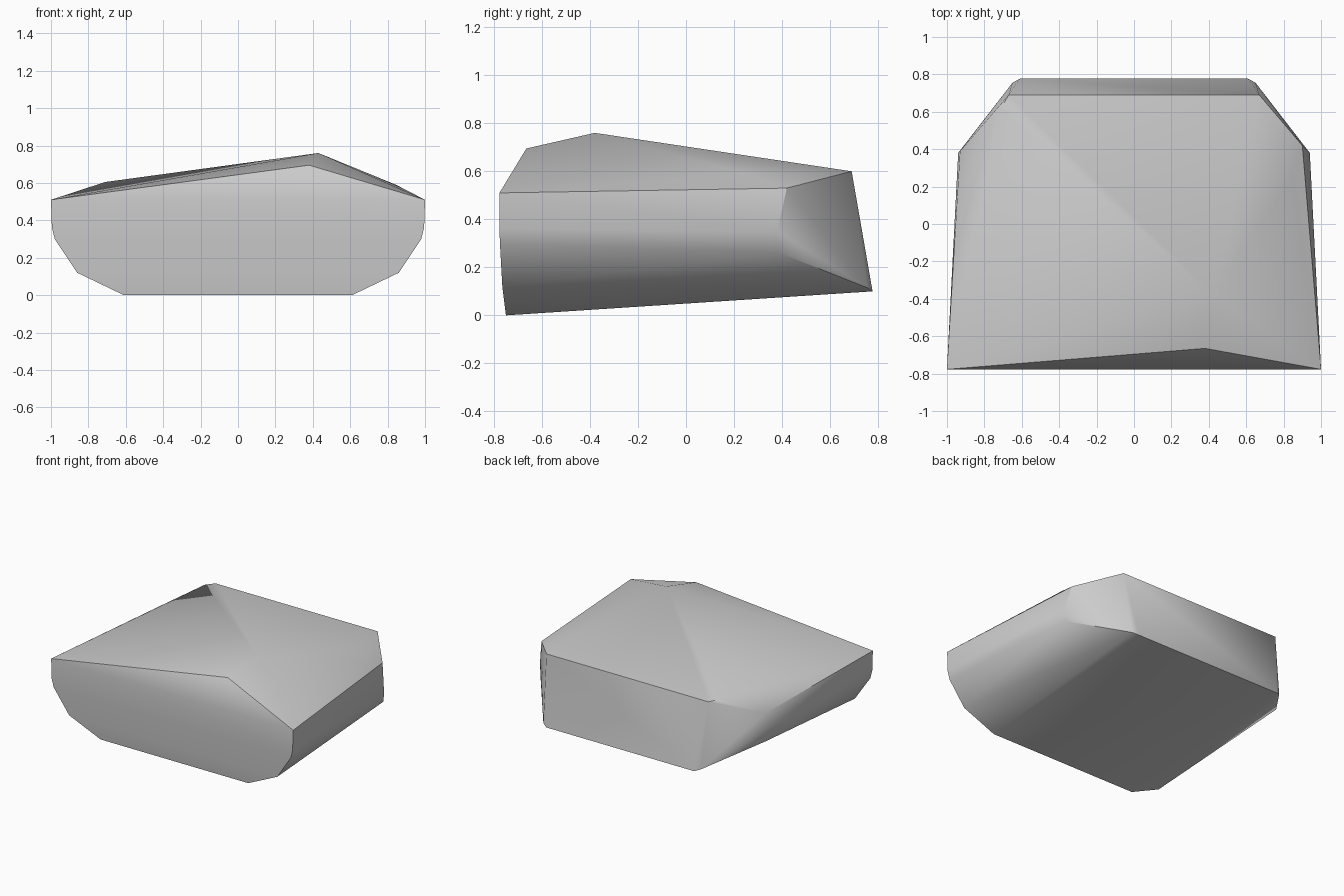
import bpy
import bmesh
import math

cube = bpy.data.objects.get("Cube")
if cube:
    bpy.data.objects.remove(cube, do_unlink=True)

# Stone material
stone = bpy.data.materials.new("stone_grey")
stone.use_nodes = True
colour = (0.6, 0.6, 0.6, 1.0)
stone.diffuse_color = colour
stone.node_tree.nodes["Principled BSDF"].inputs["Base Color"].default_value = colour

# Corners shared by both sides: front outline, clipped rear corners, back wall
mirrored = [
    (0.61, -0.75, 0.0), (0.86, -0.765, 0.12), (0.98, -0.775, 0.30),
    (0.995, -0.777, 0.36), (1.0, -0.777, 0.51),
    (0.94, 0.38, 0.35), (0.93, 0.39, 0.26),
    (0.61, 0.777, 0.10), (0.65, 0.755, 0.115), (0.67, 0.69, 0.60),
]
# Uneven top: front crest, summit, left shoulder, right shoulders
uneven = [
    (0.38, -0.665, 0.695), (0.43, -0.38, 0.76),
    (0.90, 0.42, 0.53), (0.845, 0.25, 0.59),
    (-0.93, 0.39, 0.47), (-0.71, 0.62, 0.605),
]
points = [(s * x, y, z) for x, y, z in mirrored for s in (1, -1)] + uneven

# Faceted boulder wrapped around the corners
bm = bmesh.new()
for p in points:
    bm.verts.new(p)
hull = bmesh.ops.convex_hull(bm, input=bm.verts[:])
loose = [v for v in bm.verts if not v.link_faces]
bmesh.ops.delete(bm, geom=loose, context='VERTS')
bmesh.ops.dissolve_limit(bm, angle_limit=math.radians(1),
                         verts=bm.verts[:], edges=bm.edges[:])
bmesh.ops.recalc_face_normals(bm, faces=bm.faces[:])
mesh = bpy.data.meshes.new("boulder")
bm.to_mesh(mesh)
bm.free()
mesh.materials.append(stone)

boulder = bpy.data.objects.new("boulder", mesh)
bpy.context.collection.objects.link(boulder)
bpy.ops.object.select_all(action='DESELECT')
boulder.select_set(True)
bpy.context.view_layer.objects.active = boulder
bpy.ops.object.shade_smooth_by_angle(angle=math.radians(35))
